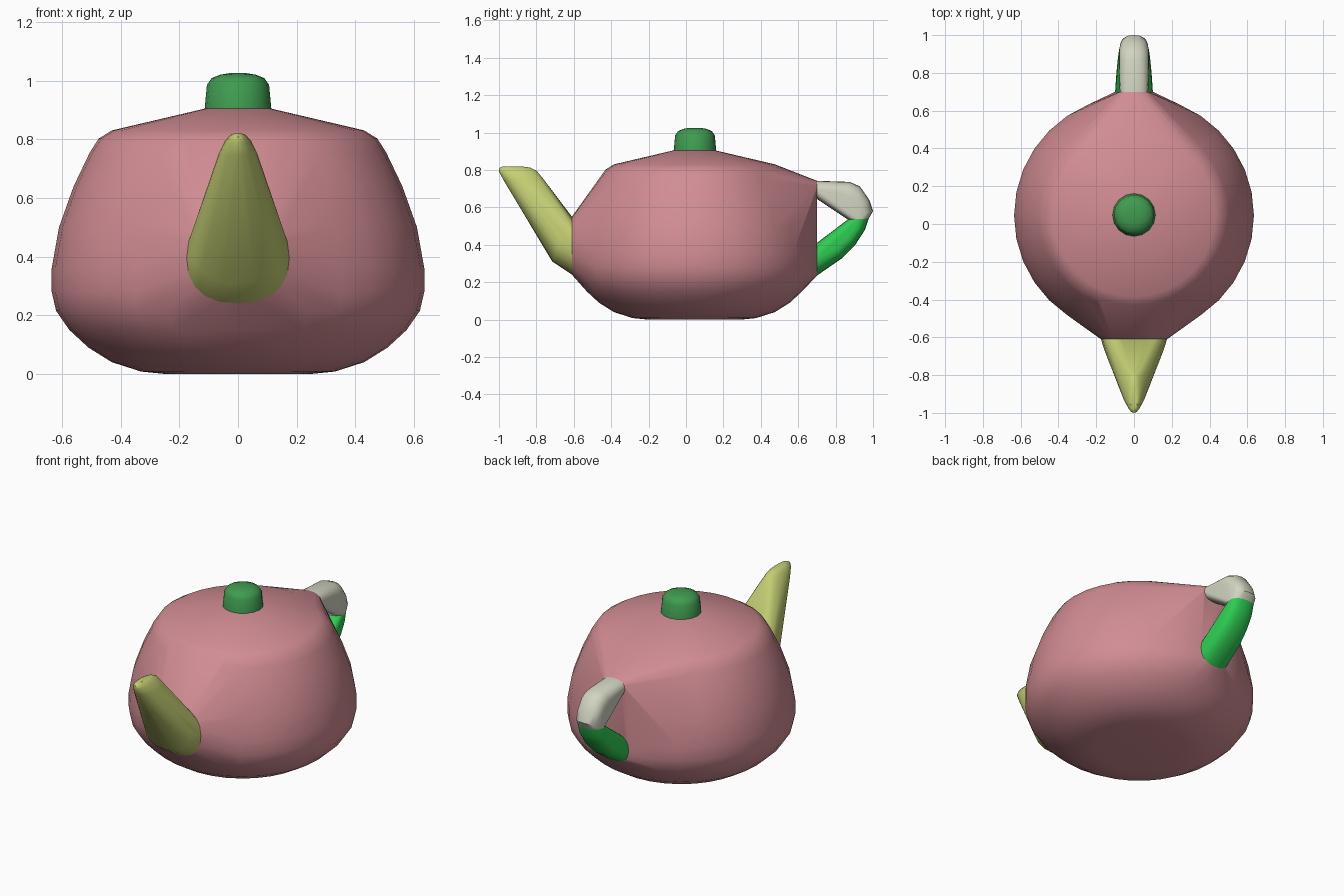
import bpy
import bmesh
import math

cube = bpy.data.objects.get("Cube")
if cube:
    bpy.data.objects.remove(cube, do_unlink=True)


def material(name, color):
    m = bpy.data.materials.new(name)
    m.use_nodes = True
    m.diffuse_color = (*color, 1)
    m.node_tree.nodes["Principled BSDF"].inputs["Base Color"].default_value = (*color, 1)
    return m


pink = material("rose pink", (0.64, 0.265, 0.295))
olive = material("yellow green", (0.55, 0.62, 0.17))
grey = material("warm grey", (0.64, 0.66, 0.53))
bright = material("bright green", (0.027, 0.62, 0.085))
green = material("leaf green", (0.05, 0.33, 0.08))


def section(a, b, w, p=1.0, n=20):
    """Rounded cross-section spanning a to b (y, z), with half width w in x."""
    pts = []
    for i in range(n):
        t = 2 * math.pi * i / n
        c, s = math.cos(t), math.sin(t)
        c = math.copysign(abs(c) ** p, c)
        s = math.copysign(abs(s) ** p, s)
        y = (a[0] + b[0]) / 2 + (b[0] - a[0]) / 2 * s
        z = (a[1] + b[1]) / 2 + (b[1] - a[1]) / 2 * s
        pts.append((w * c, y, z))
    return pts


def lathe(profile, cy, n):
    """Horizontal rings of (radius, z) around the axis at y = cy."""
    return [p for r, z in profile for p in section((cy - r, z), (cy + r, z), r, 1, n)]


def hull(name, points, mat, angle=30):
    """Skin a tight solid around a set of cross-sections."""
    bm = bmesh.new()
    for p in points:
        bm.verts.new(p)
    bmesh.ops.remove_doubles(bm, verts=bm.verts, dist=0.0005)
    bmesh.ops.convex_hull(bm, input=bm.verts)
    loose = [v for v in bm.verts if not v.link_faces]
    bmesh.ops.delete(bm, geom=loose, context='VERTS')
    bmesh.ops.dissolve_limit(bm, angle_limit=math.radians(0.5),
                             verts=bm.verts, edges=bm.edges)
    bmesh.ops.recalc_face_normals(bm, faces=bm.faces)
    me = bpy.data.meshes.new(name)
    bm.to_mesh(me)
    bm.free()
    me.materials.append(mat)
    ob = bpy.data.objects.new(name, me)
    bpy.context.collection.objects.link(ob)
    bpy.ops.object.select_all(action='DESELECT')
    ob.select_set(True)
    bpy.context.view_layer.objects.active = ob
    bpy.ops.object.shade_smooth_by_angle(angle=math.radians(angle))
    return ob


AXIS = 0.045

# Flat joints where the spout and handle meet the body
spout_joint = section((-0.61, 0.24), (-0.61, 0.55), 0.175, 0.85)
upper_joint = section((0.70, 0.645), (0.70, 0.742), 0.075, 0.85)
lower_joint = section((0.70, 0.235), (0.70, 0.41), 0.10, 0.85)

# Body: round pot drawn out towards the joints
body_profile = [(0.25, 0), (0.33, 0.008), (0.43, 0.04), (0.51, 0.09), (0.575, 0.15),
                (0.62, 0.215), (0.635, 0.28), (0.635, 0.36), (0.61, 0.50),
                (0.56, 0.64), (0.505, 0.755), (0.475, 0.802), (0.43, 0.83), (0.11, 0.905)]
hull("body", lathe(body_profile, AXIS, 32) + spout_joint + upper_joint + lower_joint, pink)

# Lid knob
knob_profile = [(0.114, 0.90), (0.106, 0.985), (0.09, 1.008), (0.06, 1.02), (0.03, 1.025)]
hull("lid_knob", lathe(knob_profile, AXIS + 0.003, 16), green, 40)

# Spout: wide base tapering to a small raised mouth
hull("spout", spout_joint
     + section((-0.715, 0.31), (-0.63, 0.56), 0.155, 0.85)
     + section((-0.975, 0.745), (-0.765, 0.755), 0.066)
     + section((-1.0, 0.79), (-0.80, 0.797), 0.045)
     + section((-1.0, 0.808), (-0.835, 0.813), 0.03)
     + section((-0.98, 0.819), (-0.86, 0.817), 0.02), olive, 40)

# Handle: upper and lower halves meeting at the bend
bend = section((0.865, 0.535), (0.977, 0.54), 0.078, 0.85)
hull("handle_upper", upper_joint + bend
     + section((0.83, 0.60), (0.875, 0.736), 0.08, 0.85)
     + section((0.85, 0.585), (0.93, 0.712), 0.08, 0.85)
     + section((0.86, 0.57), (0.98, 0.64), 0.078, 0.85)
     + section((0.87, 0.55), (1.0, 0.58), 0.075, 0.85), grey, 40)
hull("handle_lower", lower_joint + bend
     + section((0.85, 0.51), (0.957, 0.48), 0.082, 0.85)
     + section((0.82, 0.48), (0.905, 0.40), 0.087, 0.85)
     + section((0.77, 0.44), (0.83, 0.325), 0.093, 0.85), bright, 40)
